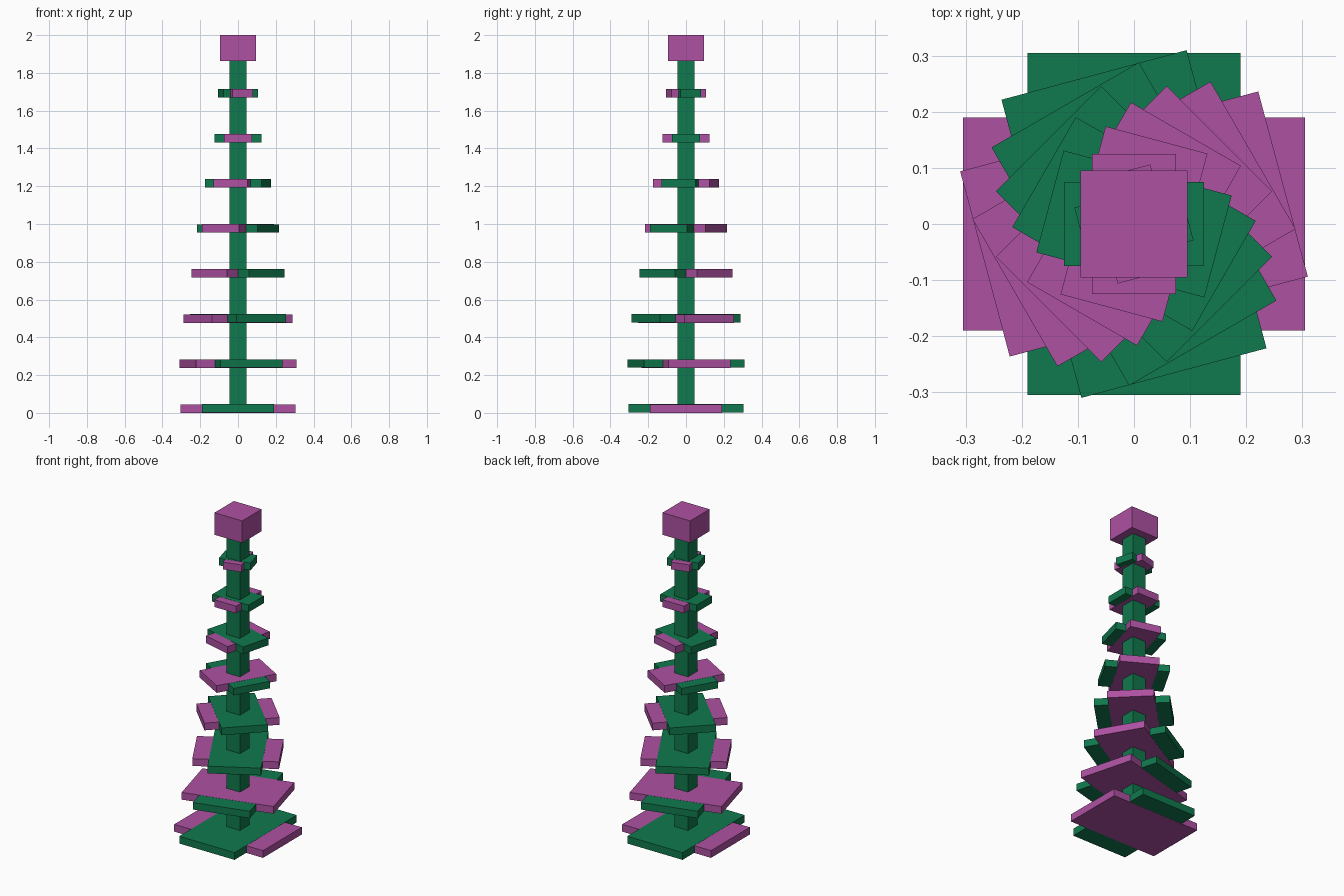
import bpy
import math

if "Cube" in bpy.data.objects:
    bpy.data.objects.remove(bpy.data.objects["Cube"], do_unlink=True)


def make_material(name, rgb):
    mat = bpy.data.materials.new(name)
    mat.use_nodes = True
    color = (*rgb, 1.0)
    mat.diffuse_color = color
    mat.node_tree.nodes["Principled BSDF"].inputs["Base Color"].default_value = color
    return mat


GREEN = make_material("green", (0.005, 0.19, 0.074))
PURPLE = make_material("purple", (0.42, 0.082, 0.36))


def box(name, half_x, half_y, z0, z1, mat, angle=0.0):
    """Centred box between two heights, turned about z."""
    bpy.ops.mesh.primitive_cube_add(size=2, location=(0, 0, (z0 + z1) / 2),
                                    rotation=(0, 0, angle))
    obj = bpy.context.object
    obj.name = name
    obj.scale = (half_x, half_y, (z1 - z0) / 2)
    obj.data.materials.append(mat)
    return obj


# Square trunk and the block on top
box("trunk", 0.046, 0.046, 0.002, 1.87, GREEN)
box("top_block", 0.095, 0.095, 1.863, 2.0, PURPLE)

# Eight tiers of crossed planks, shrinking and turning 15 degrees per step
TIERS = 8
SPACING = 0.2386
THICK = 0.045
GAP = 0.0008              # keeps crossed faces from lying in one plane
PURPLE_ON_TOP = {1, 4}

for k in range(TIERS):
    z = SPACING * k
    length = 0.305 - 0.03 * k
    width = 0.19 - 0.0192 * k
    turn = math.radians(15 * k)
    green_top = z + THICK + (-GAP if k in PURPLE_ON_TOP else GAP)
    box(f"purple_branch_{k + 1}", length, width, z, z + THICK, PURPLE, turn)
    box(f"green_branch_{k + 1}", width, length, z + GAP, green_top, GREEN, turn)
